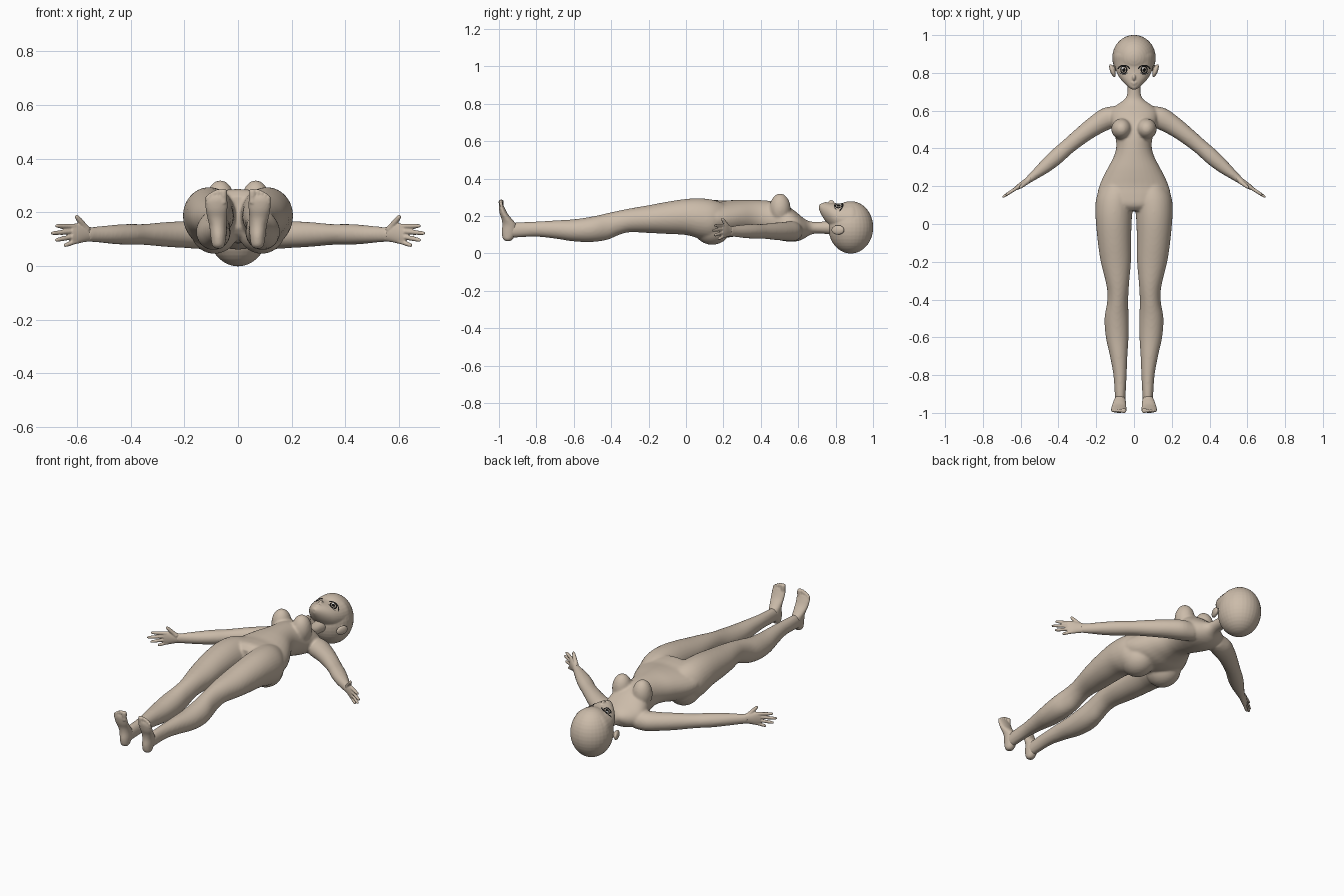
import bpy, bmesh, math
from mathutils import Vector, Matrix
from mathutils.bvhtree import BVHTree

if "Cube" in bpy.data.objects:
    bpy.data.objects.remove(bpy.data.objects["Cube"])


def material(name, col):
    m = bpy.data.materials.new(name)
    m.diffuse_color = (*col, 1)
    m.use_nodes = True
    m.node_tree.nodes["Principled BSDF"].inputs["Base Color"].default_value = m.diffuse_color
    return m


SKIN = material("skin", (0.60, 0.50, 0.40))
BLACK = material("eye black", (0.006, 0.006, 0.006))
WHITE = material("eye white", (0.85, 0.85, 0.85))


def spline(rows, steps=4):
    """Catmull-Rom resampling of rows of numbers."""
    out = []
    for i in range(len(rows) - 1):
        p0, p1, p2 = rows[max(i - 1, 0)], rows[i], rows[i + 1]
        p3 = rows[min(i + 2, len(rows) - 1)]
        for k in range(steps):
            t = k / steps
            out.append([0.5 * (2 * b + (c - a) * t + (2 * a - 5 * b + 4 * c - d) * t * t
                               + (3 * b - a - 3 * c + d) * t ** 3)
                        for a, b, c, d in zip(p0, p1, p2, p3)])
    return out + [list(rows[-1])]


def loft(bm, rows, n=32):
    """Rows hold centre, first half-axis, second half-axis of each ellipse."""
    new = bmesh.new()
    rings = []
    for r in spline(rows):
        c, u, v = Vector(r[0:3]), Vector(r[3:6]), Vector(r[6:9])
        rings.append([new.verts.new(c + u * math.cos(2 * math.pi * k / n) + v * math.sin(2 * math.pi * k / n))
                      for k in range(n)])
    for a, b in zip(rings, rings[1:]):
        for k in range(n):
            new.faces.new((a[k], a[(k + 1) % n], b[(k + 1) % n], b[k]))
    new.faces.new(rings[0])
    new.faces.new(rings[-1])
    bmesh.ops.recalc_face_normals(new, faces=new.faces)
    me = bpy.data.meshes.new("tmp")
    new.to_mesh(me)
    new.free()
    bm.from_mesh(me)
    bpy.data.meshes.remove(me)


def along_y(bm, rows, s=1):
    """Rows of y, centre x, half width, low z, high z."""
    loft(bm, [(s * cx, y, (a + b) / 2, rx, 0, 0, 0, 0, (b - a) / 2) for y, cx, rx, a, b in rows])


def ball(bm, c, r, rot=0, axis='Z'):
    m = Matrix.Translation(c) @ Matrix.Rotation(rot, 4, axis) @ Matrix.Diagonal((*r, 1))
    bmesh.ops.create_uvsphere(bm, u_segments=32, v_segments=20, radius=1, matrix=m)


def digit(bm, a, b, ra, rb):
    """Rounded finger or toe."""
    a, b = Vector(a), Vector(b)
    d = (b - a).normalized()
    u = d.orthogonal().normalized()
    v = d.cross(u)
    rows = [(a + (b - a) * t, (ra + (rb - ra) * t) * k)
            for t, k in ((0, 1), (.3, .95), (.55, 1.02), (.85, 1), (.96, .75), (1, .3))]
    loft(bm, [(*c, *(u * r), *(v * r)) for c, r in rows], 12)


def finish(bm, name, voxel, smooth):
    """Fuse the overlapping pieces into one smooth skin."""
    me = bpy.data.meshes.new(name)
    bm.to_mesh(me)
    bm.free()
    ob = bpy.data.objects.new(name, me)
    bpy.context.collection.objects.link(ob)
    r = ob.modifiers.new("fuse", 'REMESH')
    r.mode, r.voxel_size = 'VOXEL', voxel
    sm = ob.modifiers.new("soften", 'SMOOTH')
    sm.factor, sm.iterations = 0.5, smooth
    dg = bpy.context.evaluated_depsgraph_get()
    baked = bpy.data.meshes.new_from_object(ob.evaluated_get(dg))
    ob.modifiers.clear()
    ob.data = baked
    baked.name = name
    baked.materials.clear()
    baked.materials.append(SKIN)
    baked.polygons.foreach_set("material_index", [0] * len(baked.polygons))
    baked.shade_smooth()
    return ob


# Torso and neck
body = bmesh.new()
along_y(body, [(.07, 0, .10, .14, .26), (.10, 0, .165, .11, .285), (.15, 0, .193, .095, .286),
               (.20, 0, .184, .085, .282), (.25, 0, .163, .088, .285), (.30, 0, .137, .10, .287),
               (.36, 0, .106, .105, .286), (.41, 0, .094, .095, .284), (.46, 0, .099, .08, .279),
               (.51, 0, .115, .068, .267), (.56, 0, .126, .062, .243), (.60, 0, .122, .066, .212),
               (.63, 0, .092, .078, .187), (.655, 0, .056, .094, .173), (.68, 0, .038, .104, .169),
               (.72, 0, .035, .106, .169), (.78, 0, .037, .10, .175)])
for s in (1, -1):
    # Breast and buttock
    ball(body, (s * .066, .503, .238), (.054, .056, .082))
    ball(body, (s * .088, .14, .138), (.09, .10, .092))
    # Leg
    along_y(body, [(.22, .085, .07, .12, .26), (.15, .098, .098, .075, .285), (.08, .106, .099, .078, .294),
                   (0, .107, .094, .098, .291), (-.1, .103, .088, .104, .276), (-.2, .096, .08, .109, .257),
                   (-.3, .088, .063, .113, .24), (-.36, .085, .056, .098, .228), (-.42, .087, .056, .073, .215),
                   (-.5, .092, .064, .061, .197), (-.6, .089, .06, .064, .182), (-.7, .081, .046, .079, .176),
                   (-.8, .074, .035, .089, .17), (-.9, .073, .029, .085, .166), (-.95, .073, .027, .08, .16)], s)
    # Arm
    arm = [(.07, .59, .045, .045), (.13, .565, .06, .054), (.20, .525, .053, .05), (.27, .475, .046, .046),
           (.35, .41, .041, .039), (.41, .357, .042, .039), (.47, .305, .036, .035),
           (.53, .256, .024, .029), (.565, .229, .018, .027)]
    loft(body, [(s * x, y, .118, s * .62 * r, .78 * r, 0, 0, 0, rz) for x, y, r, rz in arm])
finish(body, "body", .007, 6)

for s, side in ((1, "right"), (-1, "left")):
    # Foot with toes pointing up
    foot = bmesh.new()
    rows = [(.066, .073, .012, -.962, -.94), (.078, .073, .023, -.978, -.925), (.11, .073, .029, -.985, -.905),
            (.15, .075, .032, -.982, -.905), (.18, .078, .036, -.985, -.928), (.21, .08, .04, -.995, -.952),
            (.24, .08, .041, -1.0, -.968), (.258, .079, .034, -.999, -.976)]
    loft(foot, [(s * cx, (a + b) / 2, z, rx, 0, 0, 0, (b - a) / 2, 0) for z, cx, rx, a, b in rows])
    for i in range(5):
        r = (.0135, .0095, .009, .0085, .008)[i]
        x = (.054, .074, .089, .102, .113)[i]
        digit(foot, (s * x, -.986, .235), (s * x, -.989, (.287, .287, .281, .273, .263)[i]), r, r)
    finish(foot, side + "_foot", .004, 2)

    # Hand with thumb on top
    hand = bmesh.new()
    palm = [(.545, .244, .017, .026, .119), (.575, .222, .016, .031, .12), (.60, .205, .0145, .038, .121),
            (.622, .19, .011, .036, .12)]
    loft(hand, [(s * x, y, cz, s * .57 * r, .82 * r, 0, 0, 0, rz) for x, y, r, rz, cz in palm])
    for x0, z0, x1, z1 in ((.61, .148, .68, .15), (.612, .13, .697, .122),
                           (.61, .111, .682, .096), (.60, .094, .648, .076)):
        digit(hand, (s * x0, .195 - (x0 - .615) * .66, z0), (s * x1, .195 - (x1 - .615) * .66, z1), .0105, .007)
    digit(hand, (s * .562, .226, .135), (s * .605, .192, .189), .014, .008)
    finish(hand, side + "_hand", .0035, 2)

# Head: cranium, face and jaw, nose, lips, ears
head = bmesh.new()
ball(head, (0, .881, .139), (.115, .12, .14))
along_y(head, [(.712, 0, .010, .232, .258), (.722, 0, .026, .21, .266), (.74, 0, .046, .18, .27),
               (.765, 0, .069, .15, .271), (.79, 0, .086, .125, .269), (.82, 0, .098, .105, .267),
               (.855, 0, .106, .085, .271), (.895, 0, .108, .07, .274), (.94, 0, .09, .08, .25)])
ball(head, (0, .776, .268), (.010, .018, .017))
ball(head, (0, .749, .269), (.017, .005, .006))
ball(head, (0, .741, .268), (.013, .005, .006))
for s in (1, -1):
    ball(head, (s * .114, .812, .125), (.013, .037, .026), -s * .35)
head = finish(head, "head", .004, 4)

# Eyes: thin plates laid on the face
tree = BVHTree.FromPolygons([v.co for v in head.data.vertices], [p.vertices for p in head.data.polygons])


def patch(name, cx, cy, inner, outer, mat, a0=0, a1=360, lift=.002):
    """Elliptic ring or arc projected down onto the face."""
    bm = bmesh.new()
    grid = []
    for i in range(25):
        a = math.radians(a0 + (a1 - a0) * i / 24)
        row = []
        for j in range(5):
            x, y = (cx + (p + (q - p) * j / 4) * f for p, q, f in
                    ((inner[0], outer[0], math.cos(a)), (inner[1], outer[1], math.sin(a))))
            hit = tree.ray_cast(Vector((x, y, 1)), Vector((0, 0, -1)))
            z = hit[0].z if hit[0] else .2
            row.append(bm.verts.new((x, y + (cy - cx), z + lift)))
        grid.append(row)
    for a, b in zip(grid, grid[1:]):
        for j in range(4):
            bm.faces.new((a[j], a[j + 1], b[j + 1], b[j]))
    # Drop every point onto the face at its true place
    for v in bm.verts:
        hit = tree.ray_cast(Vector((v.co.x, v.co.y, 1)), Vector((0, 0, -1)))
        v.co.z = (hit[0].z if hit[0] else .2) + lift
    bmesh.ops.remove_doubles(bm, verts=bm.verts, dist=.00005)
    bmesh.ops.recalc_face_normals(bm, faces=bm.faces)
    if sum(f.normal.z for f in bm.faces) < 0:
        bmesh.ops.reverse_faces(bm, faces=bm.faces)
    me = bpy.data.meshes.new(name)
    bm.to_mesh(me)
    bm.free()
    me.materials.append(mat)
    bpy.context.collection.objects.link(bpy.data.objects.new(name, me))


for s, side in ((1, "right"), (-1, "left")):
    x, y = s * .054, .816
    patch(side + "_iris", x, y, (.013, .015), (.019, .022), BLACK)
    patch(side + "_pupil", x, y, (0, 0), (.009, .011), BLACK)
    patch(side + "_upper_lash", x, y, (.028, .020), (.034, .027), BLACK, 10, 170)
    patch(side + "_lower_lash", x, y, (.027, .022), (.029, .025), BLACK, 215, 325)
    patch(side + "_glint", x - .007, y + .009, (0, 0), (.005, .006), WHITE, lift=.0035)
